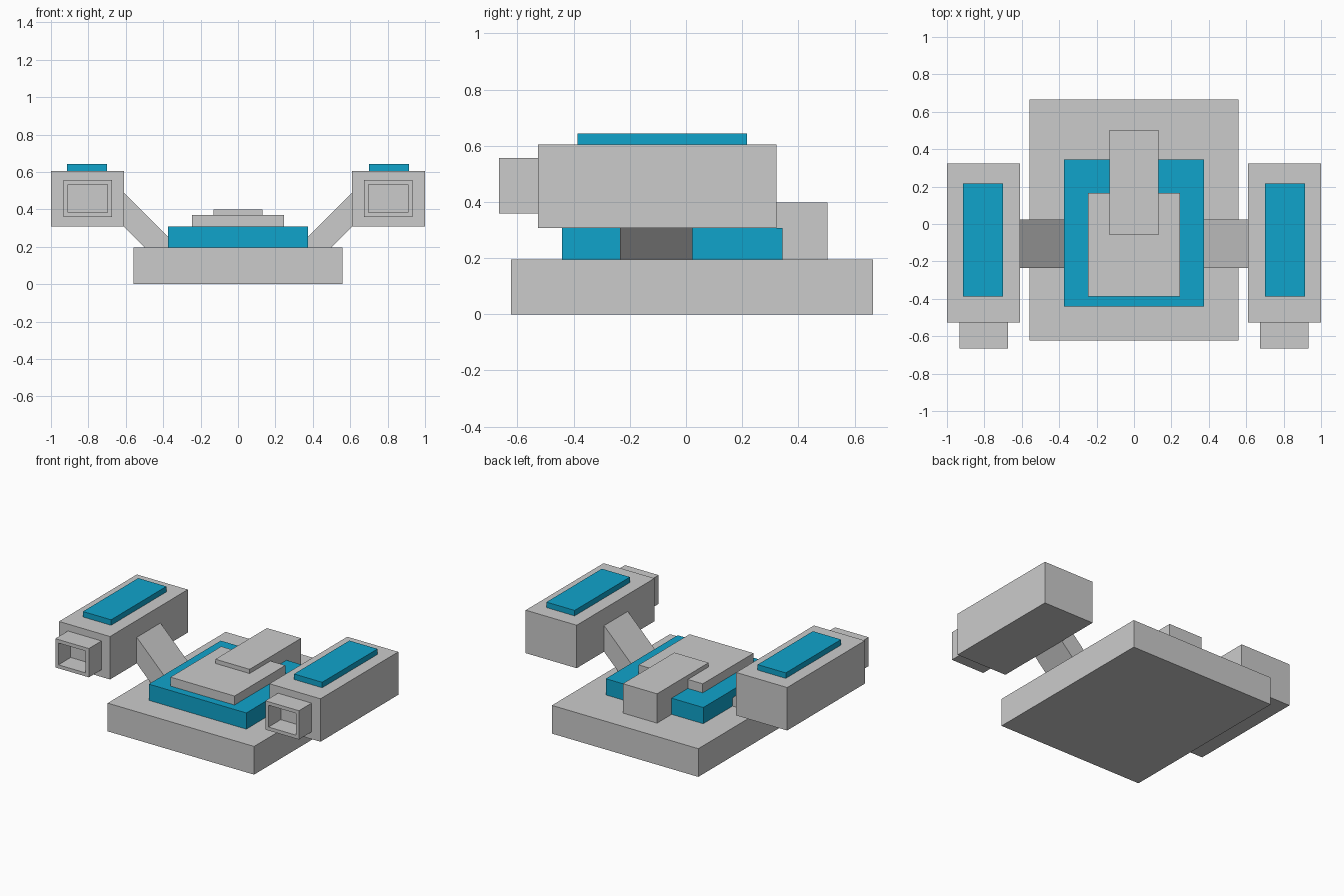
import bpy, bmesh

if "Cube" in bpy.data.objects:
    bpy.data.objects.remove(bpy.data.objects["Cube"])

blue = bpy.data.materials.new("blue")
blue.diffuse_color = (0.005, 0.37, 0.60, 1)
blue.use_nodes = True
blue.node_tree.nodes["Principled BSDF"].inputs["Base Color"].default_value = blue.diffuse_color


def finish(name, bm, mat=None, mirror=False):
    bmesh.ops.recalc_face_normals(bm, faces=bm.faces[:])
    me = bpy.data.meshes.new(name)
    bm.to_mesh(me)
    bm.free()
    ob = bpy.data.objects.new(name, me)
    bpy.context.collection.objects.link(ob)
    if mat:
        me.materials.append(mat)
    if mirror:
        ob.modifiers.new("Mirror", 'MIRROR').use_axis[0] = True
    return ob


def box_mesh(x, y, z):
    bm = bmesh.new()
    bmesh.ops.create_cube(bm, size=1)
    for v in bm.verts:
        v.co = [r[0] if c < 0 else r[1] for c, r in zip(v.co, (x, y, z))]
    return bm


def box(name, x, y, z, mat=None, mirror=False):
    return finish(name, box_mesh(x, y, z), mat, mirror)


# central body
box("base_slab", (-0.56, 0.56), (-0.624, 0.665), (0, 0.195))
box("blue_deck", (-0.373, 0.373), (-0.442, 0.344), (0.195, 0.307), blue)
box("deck_plate", (-0.245, 0.245), (-0.388, 0.167), (0.307, 0.369))
box("rear_spine", (-0.131, 0.131), (-0.06, 0.503), (0.195, 0.398))

# side pods with blue top panels
box("side_pod", (0.61, 1.0), (-0.527, 0.323), (0.308, 0.605), mirror=True)
box("pod_panel", (0.70, 0.915), (-0.387, 0.217), (0.605, 0.643), blue, True)

# hollow square nozzles: inset the front face, push it back to the pod
bm = box_mesh((0.675, 0.932), (-0.665, -0.527), (0.358, 0.557))
bm.normal_update()
front = min(bm.faces, key=lambda f: f.calc_center_median().y)
bmesh.ops.inset_individual(bm, faces=[front], thickness=0.034)
bore = bmesh.ops.extrude_discrete_faces(bm, faces=[front])["faces"][0]
bmesh.ops.translate(bm, verts=bore.verts, vec=(0, 0.134, 0))
finish("pod_nozzle", bm, mirror=True)

# sloping struts joining base and pods
bm = bmesh.new()
profile = [(0.61, 0.488), (0.61, 0.308), (0.497, 0.195), (0.317, 0.195)]
side = bm.faces.new([bm.verts.new((x, -0.235, z)) for x, z in profile])
ext = bmesh.ops.extrude_face_region(bm, geom=[side])
verts = [g for g in ext["geom"] if isinstance(g, bmesh.types.BMVert)]
bmesh.ops.translate(bm, verts=verts, vec=(0, 0.259, 0))
if not side.is_valid or len(bm.faces) < 6:
    bmesh.ops.holes_fill(bm, edges=bm.edges[:])
finish("pod_strut", bm, mirror=True)
